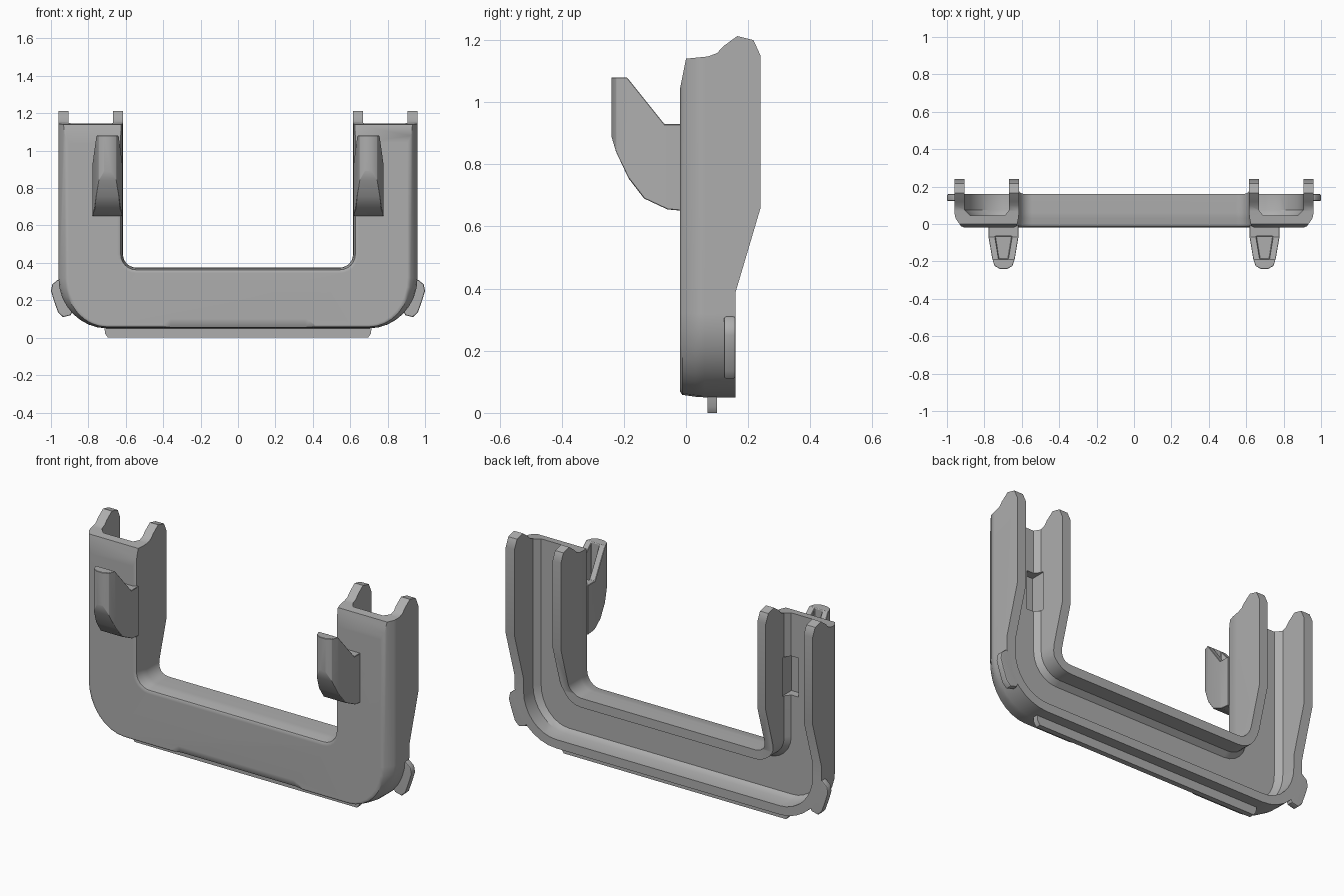
import bpy, math

if "Cube" in bpy.data.objects:
    bpy.data.objects.remove(bpy.data.objects["Cube"])

grey = bpy.data.materials.new("mid_grey")
grey.use_nodes = True
COLOUR = (0.42, 0.42, 0.42, 1)
grey.diffuse_color = COLOUR
grey.node_tree.nodes["Principled BSDF"].inputs["Base Color"].default_value = COLOUR


def loft(name, rings):
    """Solid skinned through equal-length rings of 3D points."""
    n = len(rings[0])
    verts = [p for r in rings for p in r]
    faces = [tuple(range(n)), tuple(range(len(verts) - n, len(verts)))]
    for k in range(len(rings) - 1):
        for i in range(n):
            j = (i + 1) % n
            faces.append((k * n + i, k * n + j, k * n + n + j, k * n + n + i))
    mesh = bpy.data.meshes.new(name)
    mesh.from_pydata(verts, [], faces)
    mesh.materials.append(grey)
    obj = bpy.data.objects.new(name, mesh)
    bpy.context.collection.objects.link(obj)
    bpy.context.view_layer.objects.active = obj
    bpy.ops.object.select_all(action="DESELECT")
    obj.select_set(True)
    bpy.ops.object.mode_set(mode="EDIT")
    bpy.ops.mesh.select_all(action="SELECT")
    bpy.ops.mesh.normals_make_consistent(inside=False)
    bpy.ops.object.mode_set(mode="OBJECT")
    return obj


def prism(name, pts, axis, lo, hi):
    """Extrude a 2D outline along x, y or z."""
    place = {"x": lambda a, b, t: (t, a, b),
             "y": lambda a, b, t: (a, t, b),
             "z": lambda a, b, t: (a, b, t)}[axis]
    return loft(name, [[place(a, b, t) for a, b in pts] for t in (lo, hi)])


def apply_modifier(obj, kind, **settings):
    mod = obj.modifiers.new(kind.title(), kind)
    for key, value in settings.items():
        setattr(mod, key, value)
    bpy.context.view_layer.objects.active = obj
    bpy.ops.object.modifier_apply(modifier=mod.name)


def boolean(obj, cutter, operation="DIFFERENCE"):
    apply_modifier(obj, "BOOLEAN", object=cutter, operation=operation, solver="EXACT")
    bpy.data.objects.remove(cutter)


def smooth(obj, angle=35):
    bpy.ops.object.select_all(action="DESELECT")
    obj.select_set(True)
    bpy.context.view_layer.objects.active = obj
    bpy.ops.object.shade_smooth_by_angle(angle=math.radians(angle))
    obj.modifiers.new("Weighted normals", "WEIGHTED_NORMAL").keep_sharp = True


def u_ring(y, outer, inner, bottom, top=1.4):
    """U outline at depth y, shrunk by separate outer, inner and bottom insets."""
    half = [(0.96 - outer, top)]
    for i in range(9):
        a = math.pi / 2 * i / 8
        half.append((0.70 + (0.26 - outer) * math.cos(a), 0.32 - (0.27 - bottom) * math.sin(a)))
    inside = [(0.615 + inner, top)]
    for i in range(7):
        a = math.pi / 2 * i / 6
        r = 0.07 + inner
        inside.append((0.545 + r * math.cos(a), 0.445 - r * math.sin(a)))
    left = [(-x, z) for x, z in half]
    left_in = [(-x, z) for x, z in inside]
    outline = half + left[::-1] + left_in + inside[::-1]
    return [(x, y, z) for x, z in outline]


# U-shaped channel: rounded shell, hollowed from the back
frame = loft("channel_frame", [
    u_ring(-0.02, 0.055, 0.03, 0.02),
    u_ring(-0.012, 0.035, 0.012, 0.008),
    u_ring(0.03, 0.006, 0.003, 0.002),
    u_ring(0.06, 0, 0, 0),
    u_ring(0.3, 0, 0, 0)])
cavity = loft("cavity", [
    u_ring(0.045, 0.085, 0.075, 0.07, 1.5),
    u_ring(0.075, 0.055, 0.052, 0.05, 1.5),
    u_ring(0.4, 0.055, 0.052, 0.05, 1.5)])
boolean(frame, cavity)

# Side silhouette: narrow bar, wider flanges above, notched flange tips
side = [(-0.1, 0), (0.16, 0), (0.16, 0.39), (0.24, 0.66), (0.24, 1.15),
        (0.217, 1.2), (0.165, 1.213), (0.12, 1.18), (0.1, 1.158), (0.07, 1.147),
        (0, 1.14), (-0.02, 1.04), (-0.1, 1.04)]
side[-1] = (-0.021, 1.035)
side[0] = (-0.021, 0)
boolean(frame, prism("side_outline", side, "x", -1.2, 1.2), "INTERSECT")

# Sloped recess under the front of the bar
boolean(frame, loft("recess", [
    [(-0.36, -0.03, 0.12), (0.36, -0.03, 0.12), (0.53, -0.03, 0.0), (-0.53, -0.03, 0.0)],
    [(-0.36, 0.012, 0.04), (0.36, 0.012, 0.04), (0.45, 0.012, 0.0), (-0.45, 0.012, 0.0)]]))

# Shallow windows behind the hooks
for s in (-1, 1):
    w = [(s * 0.66, 0.68), (s * 0.735, 0.68), (s * 0.735, 0.9), (s * 0.66, 0.9)]
    boolean(frame, prism("window", w, "y", 0.0, 0.09))
smooth(frame)

# Front hooks: side profile trimmed by a tapered plan, with an open pocket
hook = prism("front_hooks", [
    (-0.24, 1.08), (-0.19, 1.08), (-0.07, 0.93), (-0.005, 0.93), (-0.005, 0.65),
    (-0.06, 0.655), (-0.135, 0.69), (-0.185, 0.755), (-0.225, 0.84), (-0.24, 0.89)],
    "x", 0.5, 0.9)
plan = [(0.618, 0.1), (0.618, -0.07), (0.637, -0.185), (0.65, -0.225), (0.68, -0.241),
        (0.715, -0.241), (0.745, -0.225), (0.758, -0.185), (0.778, -0.07), (0.778, 0.1)]
boolean(hook, prism("hook_plan", plan, "z", 0, 1.5), "INTERSECT")
pocket = [(0.653, -0.065), (0.743, -0.065), (0.723, -0.187), (0.673, -0.187)]
boolean(hook, prism("pocket", pocket, "z", 0.8, 1.5))
apply_modifier(hook, "BEVEL", width=0.005, segments=1, limit_method="ANGLE")
apply_modifier(hook, "MIRROR", use_mirror_merge=False)
smooth(hook)

# Rounded tabs at the lower outer corners
tab = prism("corner_tabs", [
    (0.93, 0.30), (0.962, 0.312), (0.993, 0.285), (1.0, 0.25), (0.985, 0.2),
    (0.962, 0.135), (0.935, 0.11), (0.895, 0.12), (0.88, 0.15), (0.915, 0.2)],
    "y", 0.122, 0.16)
apply_modifier(tab, "BEVEL", width=0.008, segments=2, limit_method="ANGLE",
               angle_limit=math.radians(60))
apply_modifier(tab, "MIRROR", use_mirror_merge=False)
smooth(tab)

# Slim rail under the bar
rail = prism("bottom_rail", [(-0.715, 0.06), (0.715, 0.06), (0.71, 0.02), (0.695, 0),
                             (-0.695, 0), (-0.71, 0.02)], "y", 0.07, 0.1)
smooth(rail)
